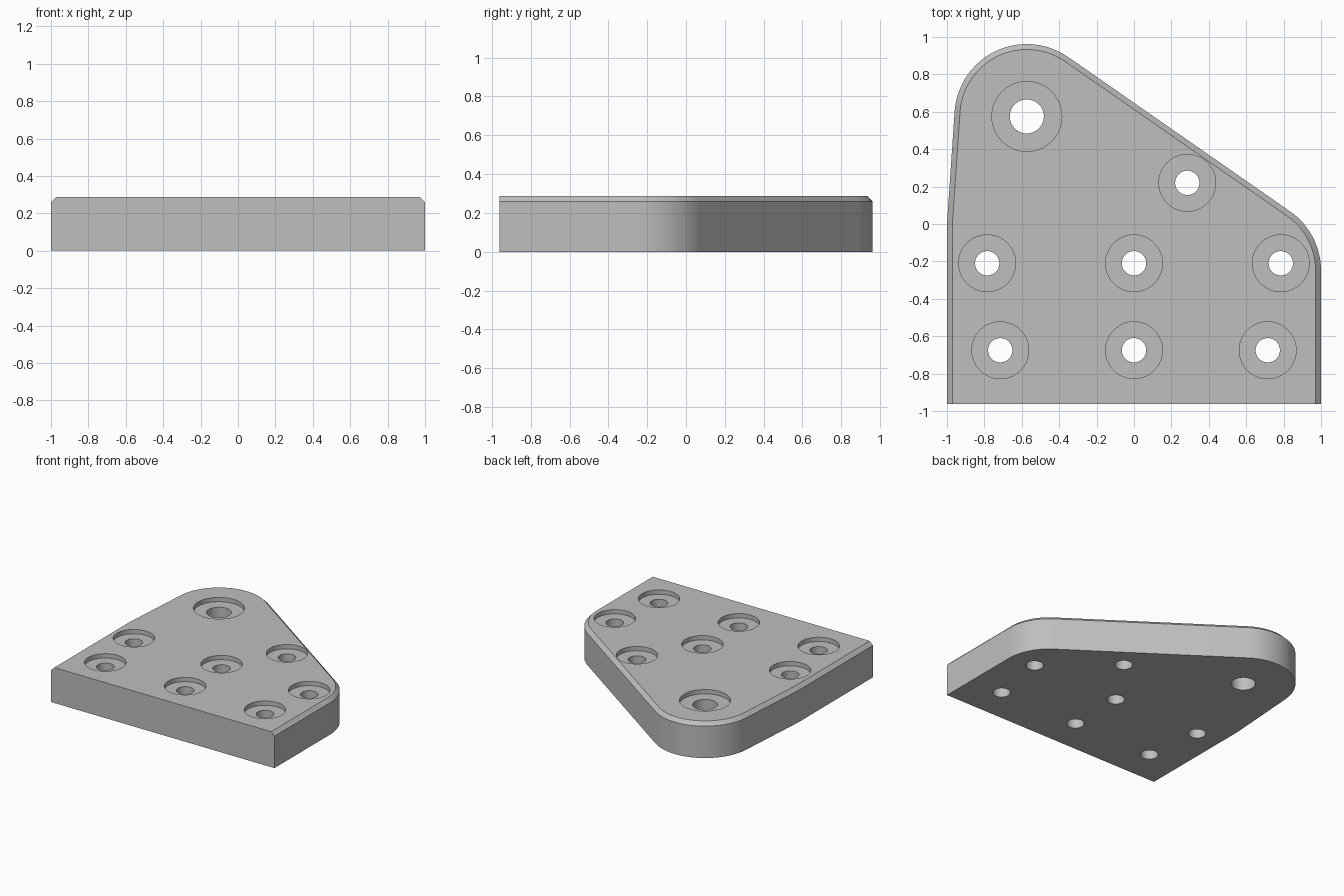
import bpy, bmesh, math

cube = bpy.data.objects.get("Cube")
if cube:
    bpy.data.objects.remove(cube)

HEIGHT, CHAMFER, FRONT = 0.287, 0.029, -0.962
RADIUS = 0.387                 # both rounded corners
PEAK = (-0.573, 0.575)         # centre of the back corner
SHOULDER = (0.613, -0.25)      # centre of the side corner
SINK = 0.035                   # counterbore depth

# One material for the whole plate
metal = bpy.data.materials.new("plain grey")
metal.use_nodes = True
GREY = (0.52, 0.52, 0.52, 1)
metal.diffuse_color = GREY
metal.node_tree.nodes["Principled BSDF"].inputs["Base Color"].default_value = GREY


def arc(center, radius, start, end, steps):
    angles = [math.radians(start + (end - start) * i / steps) for i in range(steps + 1)]
    return [(center[0] + radius * math.cos(a), center[1] + radius * math.sin(a)) for a in angles]


def outline(inset):
    """Plate outline; every edge but the front one moves inward."""
    side, r = 1 - inset, RADIUS - inset
    return ([(-side, FRONT), (side, FRONT)]
            + arc(SHOULDER, r, 0, 55.2, 20)
            + arc(PEAK, r, 55.2, 176, 40)
            + [(-side, 0)])


def loft(bm, sections):
    """Closed solid through a stack of (points, z) sections."""
    rings = [[bm.verts.new((x, y, z)) for x, y in pts] for pts, z in sections]
    bm.faces.new(rings[0][::-1])
    bm.faces.new(rings[-1])
    for low, high in zip(rings, rings[1:]):
        for i in range(len(low)):
            j = (i + 1) % len(low)
            bm.faces.new((low[i], low[j], high[j], high[i]))


def make_object(name, bm):
    bmesh.ops.recalc_face_normals(bm, faces=bm.faces)
    mesh = bpy.data.meshes.new(name)
    bm.to_mesh(mesh)
    bm.free()
    mesh.materials.append(metal)
    obj = bpy.data.objects.new(name, mesh)
    bpy.context.collection.objects.link(obj)
    return obj


# Plate body with a chamfered upper rim
bm = bmesh.new()
loft(bm, [(outline(0), 0), (outline(0), HEIGHT - CHAMFER), (outline(CHAMFER), HEIGHT)])
plate = make_object("mounting_plate", bm)

# Stepped cutters: through hole plus shallow counterbore
small = [(x, -0.21) for x in (-0.785, 0, 0.785)]
small += [(x, -0.675) for x in (-0.715, 0, 0.715)]
small.append((0.285, 0.22))
holes = [(c, 0.065, 0.152) for c in small] + [(PEAK, 0.091, 0.187)]
bm = bmesh.new()
for center, bore, recess in holes:
    narrow = arc(center, bore, 0, 354.375, 63)
    wide = arc(center, recess, 0, 354.375, 63)
    floor = HEIGHT - SINK
    loft(bm, [(narrow, -0.1), (narrow, floor), (wide, floor), (wide, HEIGHT + 0.1)])
cutter = make_object("hole_cutter", bm)
cutter.hide_render = True

# Cut the holes, then shade
bpy.ops.object.select_all(action='DESELECT')
bpy.context.view_layer.objects.active = plate
plate.select_set(True)
cut = plate.modifiers.new("holes", 'BOOLEAN')
cut.operation = 'DIFFERENCE'
cut.solver = 'EXACT'
cut.object = cutter
bpy.ops.object.modifier_apply(modifier=cut.name)
bpy.data.objects.remove(cutter)
bpy.ops.object.shade_smooth_by_angle(angle=math.radians(30))
weighted = plate.modifiers.new("flat_face_normals", 'WEIGHTED_NORMAL')
weighted.keep_sharp = True
